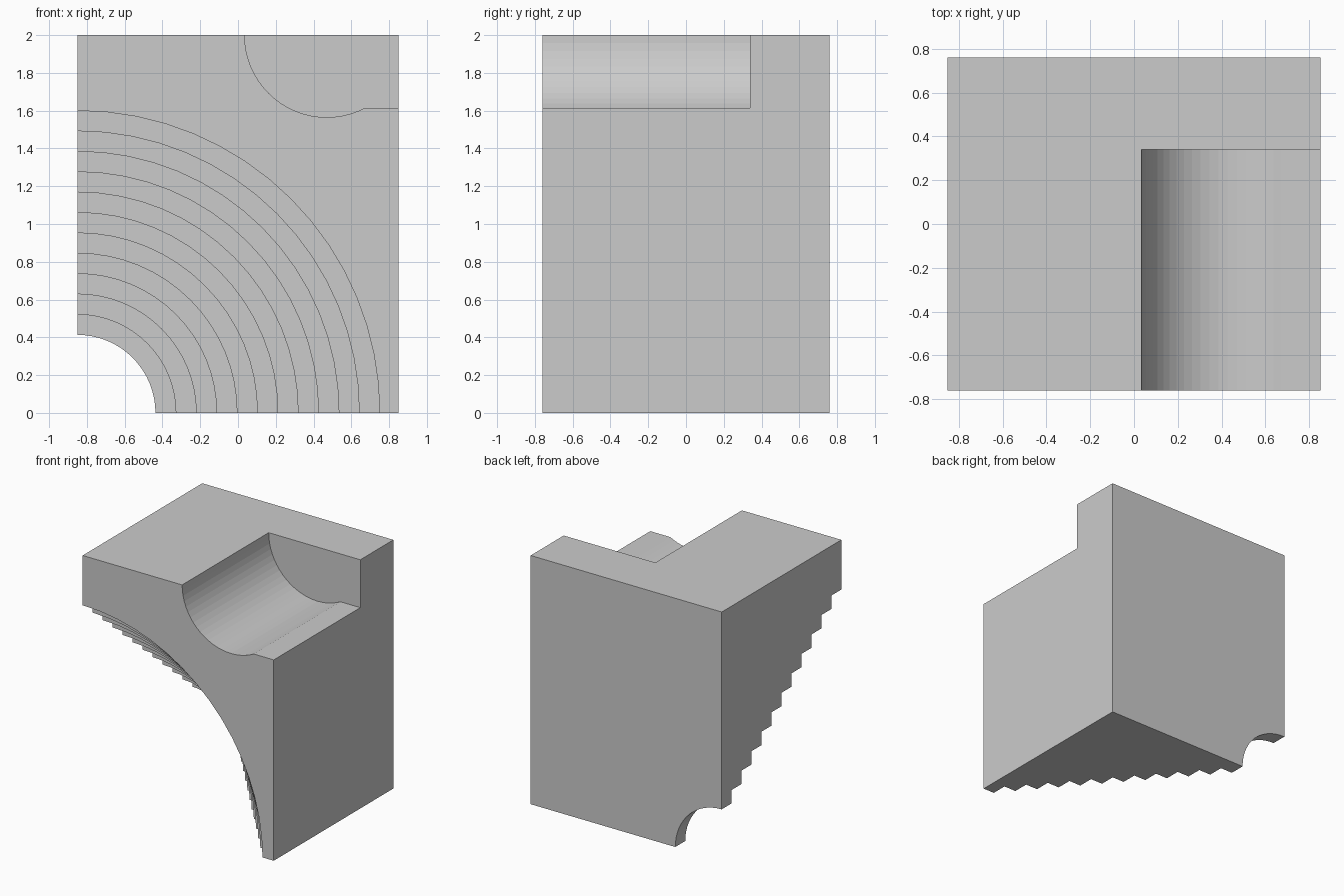
import bpy, bmesh, math

default = bpy.data.objects.get("Cube")
if default:
    bpy.data.objects.remove(default)

W, D, H = 0.85, 0.76, 2.0       # half width, half depth, height
STEPS = 12
INNER, OUTER = 0.413, 1.6       # arch radii at the back and the front
SEGMENTS = 64

stone = bpy.data.materials.new("plain grey")
stone.use_nodes = True
grey = (0.6, 0.6, 0.6, 1)
stone.diffuse_color = grey
stone.node_tree.nodes["Principled BSDF"].inputs["Base Color"].default_value = grey


def make_object(name, bm):
    bmesh.ops.recalc_face_normals(bm, faces=bm.faces)
    mesh = bpy.data.meshes.new(name)
    bm.to_mesh(mesh)
    bm.free()
    mesh.materials.append(stone)
    obj = bpy.data.objects.new(name, mesh)
    bpy.context.collection.objects.link(obj)
    return obj


def prism(name, outline, y0, y1):
    """Extrude an (x, z) outline along y."""
    bm = bmesh.new()
    face = bm.faces.new([bm.verts.new((x, y0, z)) for x, z in outline])
    moved = bmesh.ops.extrude_face_region(bm, geom=[face])["geom"]
    bmesh.ops.translate(bm, vec=(0, y1 - y0, 0),
                        verts=[v for v in moved if isinstance(v, bmesh.types.BMVert)])
    return make_object(name, bm)


def stepped_arch_cutter():
    """Stepped cone turned around the lower left edge of the block."""
    axis_points = [(0, -D - 0.1)]
    for i in range(STEPS):
        radius = OUTER + (INNER - OUTER) * i / (STEPS - 1)
        start = -D + 2 * D * i / STEPS - (0.1 if i == 0 else 0)
        end = -D + 2 * D * (i + 1) / STEPS + (0.1 if i == STEPS - 1 else 0)
        axis_points += [(radius, start), (radius, end)]
    axis_points.append((0, D + 0.1))
    bm = bmesh.new()
    verts = [bm.verts.new((r - W, y, 0)) for r, y in axis_points]
    edges = [bm.edges.new(pair) for pair in zip(verts, verts[1:])]
    bmesh.ops.spin(bm, geom=verts + edges, cent=(-W, 0, 0), axis=(0, 1, 0),
                   angle=math.tau, steps=SEGMENTS, use_duplicate=False)
    bmesh.ops.remove_doubles(bm, verts=bm.verts, dist=0.0001)
    return make_object("arch_cutter", bm)


# Solid block
block = prism("stepped_arch_block", [(-W, 0), (W, 0), (W, H), (-W, H)], -D, D)

# Round channel in the top, running out over a flat ledge at the side
CX, R, LEDGE = 0.47, 0.435, 1.615
channel = [(CX - R, H + 0.1)]
for i in range(SEGMENTS // 2):
    a = math.pi + math.tau * i / SEGMENTS
    x, z = CX + R * math.cos(a), H + R * math.sin(a)
    if x > CX and z > LEDGE:
        break
    channel.append((x, z))
channel += [(CX + math.sqrt(R ** 2 - (H - LEDGE) ** 2), LEDGE),
            (W + 0.1, LEDGE), (W + 0.1, H + 0.1)]

cutters = [stepped_arch_cutter(),
           prism("channel_cutter", channel, -D - 0.1, 0.34)]

# Carve the block
for cutter in cutters:
    cutter.hide_render = True
    mod = block.modifiers.new(cutter.name, "BOOLEAN")
    mod.operation = "DIFFERENCE"
    mod.solver = "EXACT"
    mod.object = cutter

# Keep only the carved result
graph = bpy.context.evaluated_depsgraph_get()
carved = bpy.data.meshes.new_from_object(block.evaluated_get(graph))
block.modifiers.clear()
block.data = carved
for cutter in cutters:
    bpy.data.objects.remove(cutter)
